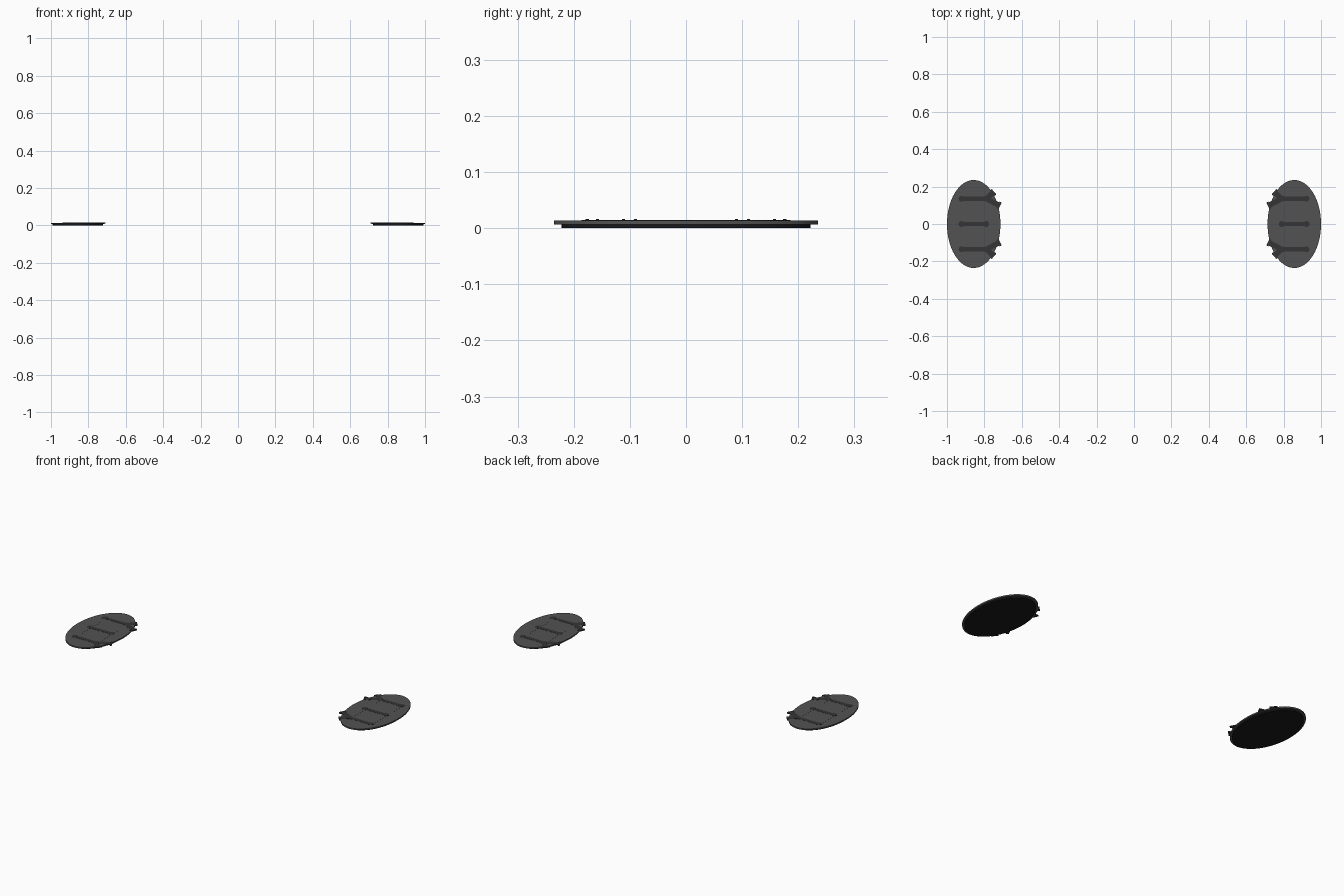
import bpy, math
from mathutils import Vector

if "Cube" in bpy.data.objects:
    bpy.data.objects.remove(bpy.data.objects["Cube"])

def mat(name, v, b=0):
    m = bpy.data.materials.new(name)
    m.diffuse_color = (v, v, v + b, 1)
    m.use_nodes = True
    m.node_tree.nodes["Principled BSDF"].inputs["Base Color"].default_value = m.diffuse_color
    return m

sole_mat = mat("rubber", 0.01, 0.003)
plate_mat = mat("plate_grey", 0.085)
strap_mat = mat("strap_dark", 0.035)

def disc(name, x, y, rx, ry, z0, z1, m, n=64):
    bpy.ops.mesh.primitive_cylinder_add(vertices=n, radius=1, depth=1, location=(x, y, (z0 + z1) / 2))
    o = bpy.context.object
    o.name = name
    o.scale = (rx, ry, z1 - z0)
    bpy.ops.object.transform_apply(location=False, rotation=False, scale=True)
    bpy.ops.object.shade_smooth_by_angle()
    o.data.materials.append(m)

def bar(name, a, b, width, z0, z1, m):
    a, b = Vector(a), Vector(b)
    d, c = b - a, (a + b) / 2
    bpy.ops.mesh.primitive_cube_add(size=1, location=(c.x, c.y, (z0 + z1) / 2),
                                    rotation=(0, 0, math.atan2(d.y, d.x)))
    o = bpy.context.object
    o.name = name
    o.scale = (d.length, width, z1 - z0)
    o.data.materials.append(m)

for s in (-1, 1):
    # oval pad
    disc("sole", s * 0.857, 0, 0.134, 0.222, 0, 0.007, sole_mat)
    disc("oval_plate", s * 0.857, 0, 0.143, 0.235, 0.0065, 0.0138, plate_mat)

    # ladder of straps with studs at the crossings
    for x in (0.79, 0.922):
        bar("long_strap", (s * x, -0.135), (s * x, 0.135), 0.022, 0.012, 0.0142, plate_mat)
        for y in (-0.135, 0, 0.135):
            disc("stud", s * x, y, 0.016, 0.016, 0.012, 0.0148, strap_mat, 24)
    for y in (-0.135, 0, 0.135):
        bar("cross_strap", (s * 0.79, y), (s * 0.922, y), 0.022, 0.012, 0.0145, strap_mat)

    # angled strap ends on the inner edge, with a raised clip on each
    for t in (-1, 1):
        for ex, ey, w in ((0.716, 0.097, 0.028), (0.748, 0.172, 0.028)):
            a = Vector((s * 0.79, t * 0.135))
            b = Vector((s * ex, t * ey))
            d = (b - a).normalized()
            n = Vector((-d.y, d.x))
            bar("strap_end", a, b, w, 0.010, 0.0146, strap_mat)
            bar("end_clip", b - d * 0.012, b, w + 0.010, 0.009, 0.0148, strap_mat)
            for k in (-1, 1):
                p = b - d * 0.008 + n * k * 0.012
                disc("clip_pin", p.x, p.y, 0.003, 0.003, 0.013, 0.016, strap_mat, 12)
